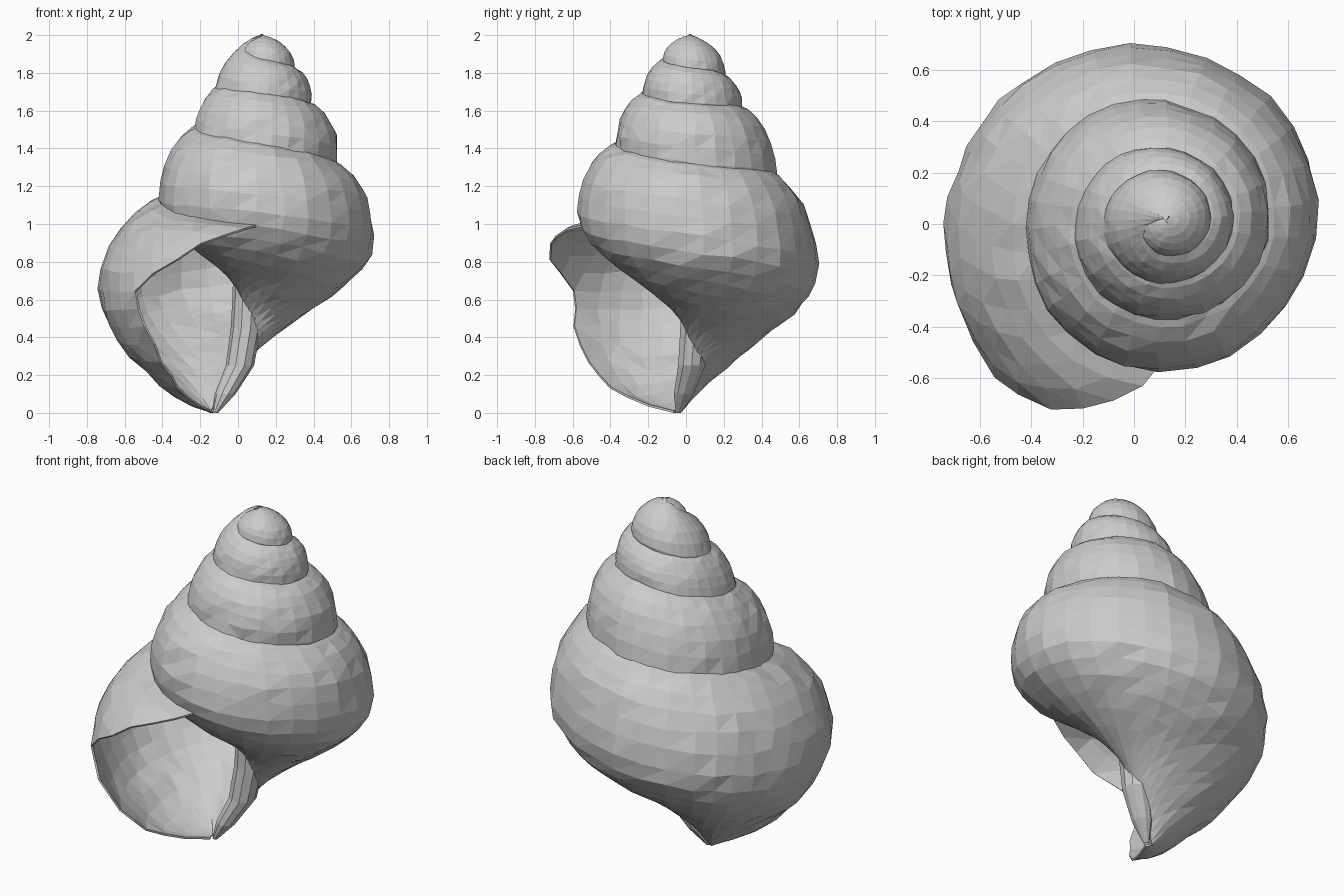
import bpy, bmesh, math, random
from mathutils import Vector

random.seed(4)
if "Cube" in bpy.data.objects:
    bpy.data.objects.remove(bpy.data.objects["Cube"], do_unlink=True)

shell_grey = bpy.data.materials.new("shell_grey")
shell_grey.use_nodes = True
colour = (0.6, 0.6, 0.6, 1)
shell_grey.diffuse_color = colour
shell_grey.node_tree.nodes["Principled BSDF"].inputs["Base Color"].default_value = colour

# Coiling line, top to bottom: x, y, z
AXIS = [Vector(p) for p in ((.13, .02, 2), (.05, .02, 1.33), (.05, .05, .5),
                            (.01, .03, .25), (-.12, -.04, 0))]

# One row per quarter turn: suture radius, suture height, bulge radius, bulge height
FIRST = -14
WHORL = [
    (0, 1.99, .1, 1.9),
    (0, 2, .14, 1.88), (0, 2, .19, 1.83), (0, 2, .19, 1.8), (0, 2, .215, 1.73),
    (.11, 1.9, .25, 1.69), (.19, 1.84, .3, 1.64), (.18, 1.8, .28, 1.62), (.2, 1.75, .3, 1.51),
    (.25, 1.71, .39, 1.42), (.3, 1.65, .48, 1.33), (.28, 1.63, .46, 1.25), (.29, 1.54, .47, 1.13),
    (.38, 1.45, .6, 1.07), (.47, 1.34, .67, .94), (.46, 1.27, .66, .79), (.46, 1.15, .78, .66),
    (.6, 1, .94, .64),
]


def axis_at(z):
    for a, b in zip(AXIS, AXIS[1:]):
        if z >= b.z:
            return a.lerp(b, (a.z - z) / (a.z - b.z))
    return AXIS[-1]


def whorl_at(quarter):
    """Smooth interpolation through the whorl rows."""
    last = len(WHORL) - 1
    q = min(max(quarter - FIRST, 0), last)
    i = min(int(q), last - 1)
    t = q - i
    rows = [WHORL[min(max(i + d, 0), last)] for d in (-1, 0, 1, 2)]
    return [b + t / 2 * (c - a + t * (2 * a - 5 * b + 4 * c - d + t * (3 * (b - c) + d - a)))
            for a, b, c, d in zip(*rows)]


def bezier(points, t):
    points = [Vector(p) for p in points]
    while len(points) > 1:
        points = [a.lerp(b, t) for a, b in zip(points, points[1:])]
    return points[0]


def around_axis(angle, radius, z):
    centre = axis_at(z)
    return Vector((centre.x + radius * math.cos(angle), centre.y + radius * math.sin(angle), z))


def loft(name, rows):
    """Skin a grid of points with flat triangles."""
    bm = bmesh.new()
    grid = [[bm.verts.new(p) for p in row] for row in rows]
    for a, b in zip(grid, grid[1:]):
        for j in range(len(a) - 1):
            bm.faces.new((a[j], a[j + 1], b[j + 1], b[j]))
    bmesh.ops.remove_doubles(bm, verts=bm.verts, dist=0.0005)
    bmesh.ops.triangulate(bm, faces=bm.faces)
    mesh = bpy.data.meshes.new(name)
    bm.to_mesh(mesh)
    bm.free()
    mesh.materials.append(shell_grey)
    obj = bpy.data.objects.new(name, mesh)
    bpy.context.collection.objects.link(obj)
    return obj


# Coiled shell wall: shoulder curve, then base curve, swept down the spiral
SHOULDER, BASE, STEPS = 6, 9, 7


def profile_point(quarter, j):
    rs, zs, rb, zb = whorl_at(quarter)
    rs = max(rs, 0)
    if j <= SHOULDER:
        width, height = rb - rs, zs - zb
        curve = ((max(rs - .03, 0), zs), (rs + width * .5, zs - height * .1),
                 (rs + width * .97, zb + height * .5), (rb, zb))
        return bezier(curve, j / SHOULDER)
    end = max(0, zb - .95 * rb)
    drop = zb - end
    # The base is hollowed near the column and fills out toward the lip
    fill = min(max((quarter - 1.4) / 1.1, 0), 1)
    curve = ((rb, zb), (rb, zb - .46 * drop),
             ((.32 + .28 * fill) * rb, end + (.42 - .31 * fill) * drop), (.03, end))
    return bezier(curve, (j - SHOULDER) / BASE)


rows = []
total = (len(WHORL) - 1) * STEPS
for i in range(total + 1):
    row = []
    for j in range(SHOULDER + BASE + 1):
        # The lip is slanted: its outer edge stops earlier than its top and base
        quarter = FIRST + (len(WHORL) - .93) * i / total
        lag = .55 * min(j / SHOULDER, 1) - .15 * max(j - SHOULDER, 0) / BASE
        quarter -= lag * min(max(quarter - 1.5, 0) / 1.5, 1)
        r, z = profile_point(quarter, j)
        p = around_axis(quarter * math.pi / 2, r, z)
        if 0 < i and 0 < j < SHOULDER + BASE:
            p += Vector([random.uniform(-1, 1) for _ in range(3)]) * .013 * r
        p.z = max(p.z, 0)
        row.append(p)
    rows.append(row)
wall = loft("shell_wall", rows)
thickness = wall.modifiers.new("thickness", "SOLIDIFY")
thickness.thickness = 0.012
thickness.offset = -1

# Central column beside the opening
COLUMN = ((.07, .9), (.08, .6), (.08, .45), (.075, .25), (.055, .1), (.015, 0))
loft("columella", [[around_axis(a * math.tau / 10, r, z) for r, z in COLUMN]
                   for a in range(11)])
